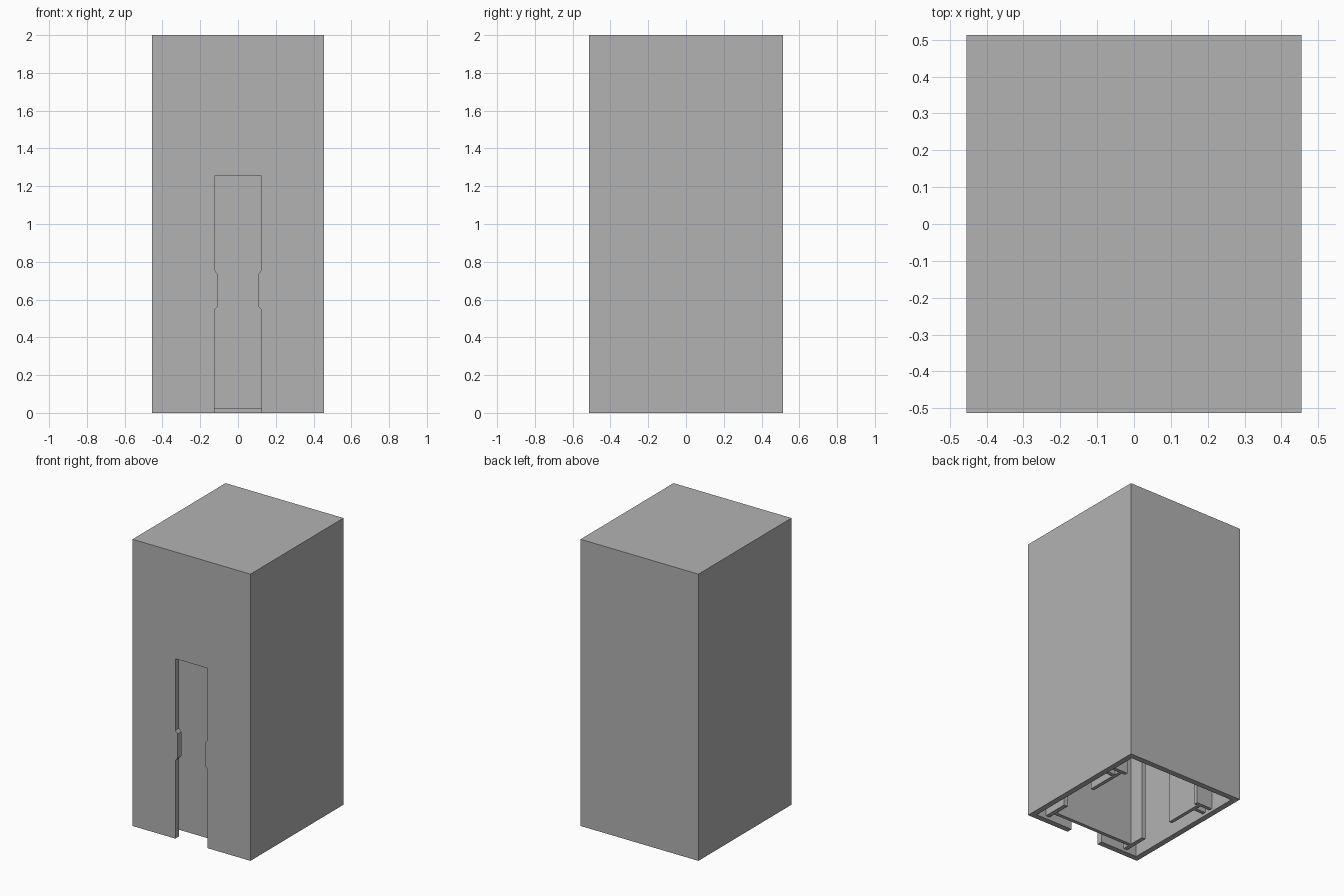
import bpy
import bmesh

cube = bpy.data.objects.get("Cube")
if cube:
    bpy.data.objects.remove(cube, do_unlink=True)

grey = bpy.data.materials.new("plain grey")
grey.use_nodes = True
grey.diffuse_color = (0.448, 0.448, 0.448, 1)
grey.node_tree.nodes["Principled BSDF"].inputs["Base Color"].default_value = grey.diffuse_color

HX, HY, H = 0.455, 0.5125, 2.0   # half width, half depth, height
WALL = 0.04
LIFT = 0.02                      # inner parts stop above the rim


def prism(name, points, axis, start, end):
    """Extrude an outline: axis 'z' takes (x, y) points, axis 'y' takes (x, z)."""
    bm = bmesh.new()
    rings = []
    for t in (start, end):
        place = (lambda a, b: (a, b, t)) if axis == 'z' else (lambda a, b: (a, t, b))
        rings.append([bm.verts.new(place(a, b)) for a, b in points])
    bm.faces.new(rings[0])
    bm.faces.new(rings[1][::-1])
    for i in range(len(points)):
        j = (i + 1) % len(points)
        bm.faces.new((rings[0][i], rings[1][i], rings[1][j], rings[0][j]))
    bmesh.ops.recalc_face_normals(bm, faces=bm.faces)
    mesh = bpy.data.meshes.new(name)
    bm.to_mesh(mesh)
    bm.free()
    mesh.materials.append(grey)
    obj = bpy.data.objects.new(name, mesh)
    bpy.context.collection.objects.link(obj)
    return obj


def rect(x0, x1, y0, y1):
    return [(x0, y0), (x1, y0), (x1, y1), (x0, y1)]


def cut(obj, cutter):
    cutter.hide_render = True
    mod = obj.modifiers.new("cut", 'BOOLEAN')
    mod.operation = 'DIFFERENCE'
    mod.solver = 'EXACT'
    mod.object = cutter
    bpy.context.view_layer.objects.active = obj
    bpy.ops.object.modifier_apply(modifier=mod.name)
    bpy.data.objects.remove(cutter, do_unlink=True)


# Hollow housing, open underneath
housing = prism("housing", rect(-HX, HX, -HY, HY), 'z', 0, H)
cut(housing, prism("cavity_cutter", rect(WALL - HX, HX - WALL, WALL - HY, HY - WALL),
                   'z', -0.1, H - WALL))

# Pinched slot through the front wall
edge = [(0.125, -0.1), (0.125, 0.545), (0.107, 0.565),
        (0.107, 0.735), (0.125, 0.755), (0.125, 1.255)]
slot = edge + [(-x, z) for x, z in reversed(edge)]
cut(housing, prism("slot_cutter", slot, 'y', -HY - 0.1, -HY + WALL + 0.01))

# Panel behind the slot
TOP = H - WALL
prism("slot_panel", rect(-0.31, 0.31, -0.425, -0.4), 'z', LIFT, TOP)

# Guide rails and rear brackets on both sides
for side, s in (("left", 1), ("right", -1)):
    rail = [(0.31, -HY + WALL), (0.34, -HY + WALL), (0.34, -0.29), (0.31, -0.29)]
    prism(side + "_front_rail", [(s * x, y) for x, y in rail], 'z', LIFT, TOP)
    inner = HX - WALL
    bracket = [(0.315, -0.025), (0.34, -0.025), (0.34, 0.19), (inner, 0.19),
               (inner, 0.215), (0.34, 0.215), (0.34, 0.255), (inner, 0.255),
               (inner, 0.28), (0.29, 0.28), (0.29, 0.255), (0.315, 0.255)]
    prism(side + "_rear_bracket", [(s * x, y) for x, y in bracket], 'z', LIFT, TOP)
